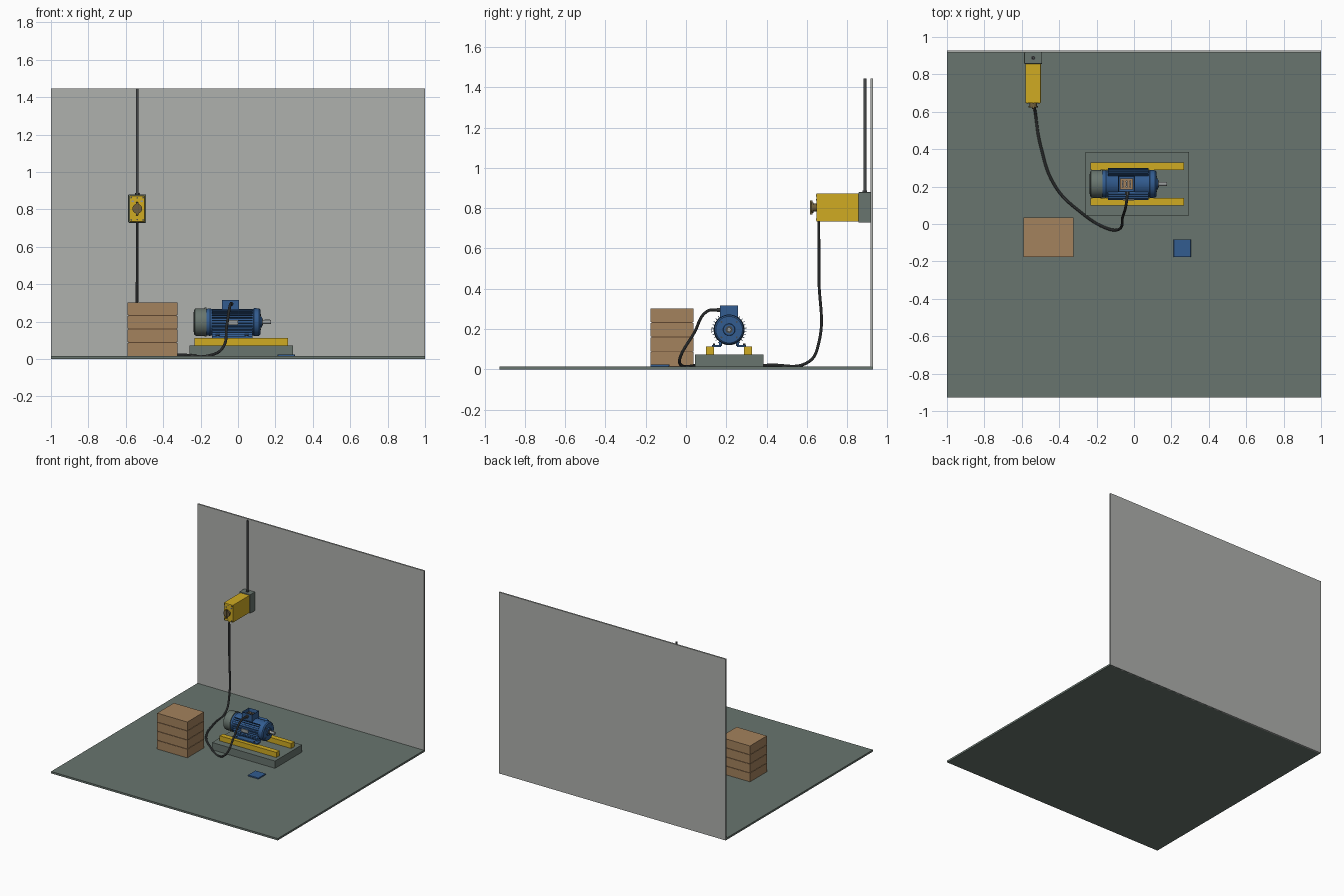
import bpy, bmesh, math
from mathutils import Matrix, Vector

cube = bpy.data.objects.get("Cube")
if cube:
    bpy.data.objects.remove(cube)


def material(name, rgb):
    lin = [((c / 255 + 0.055) / 1.055) ** 2.4 for c in rgb]
    m = bpy.data.materials.new(name)
    m.use_nodes = True
    m.diffuse_color = (*lin, 1)
    m.node_tree.nodes["Principled BSDF"].inputs["Base Color"].default_value = (*lin, 1)
    return m


FLOOR = material("green grey concrete", (104, 117, 110))
WALL = material("light grey plaster", (175, 177, 174))
YELLOW = material("safety yellow", (208, 171, 34))
BLUE = material("motor blue", (50, 92, 144))
WOOD = material("cardboard brown", (164, 130, 93))
SEAM = material("dark brown", (95, 70, 48))
DARK = material("dark cable grey", (72, 75, 76))
STEEL = material("steel grey", (150, 154, 154))
BRONZE = material("dull bronze", (112, 96, 62))


def finish(name, bm, mat, smooth=False):
    bmesh.ops.recalc_face_normals(bm, faces=bm.faces)
    mesh = bpy.data.meshes.new(name)
    bm.to_mesh(mesh)
    bm.free()
    mesh.materials.append(mat)
    ob = bpy.data.objects.new(name, mesh)
    bpy.context.collection.objects.link(ob)
    if smooth:
        smooth_object(ob)
    return ob


def smooth_object(ob):
    bpy.ops.object.select_all(action="DESELECT")
    ob.select_set(True)
    bpy.context.view_layer.objects.active = ob
    bpy.ops.object.shade_smooth_by_angle(angle=math.radians(35))


def add_box(bm, x, y, z, turn=None):
    """Add a box given as three (low, high) spans."""
    mid = Vector([sum(s) / 2 for s in (x, y, z)])
    size = [s[1] - s[0] for s in (x, y, z)]
    mat = Matrix.Translation(mid) @ Matrix.Diagonal((*size, 1))
    return bmesh.ops.create_cube(bm, size=1, matrix=(turn or Matrix()) @ mat)["verts"]


def box(name, x, y, z, mat, bevel=0):
    bm = bmesh.new()
    add_box(bm, x, y, z)
    if bevel:
        bmesh.ops.bevel(bm, geom=bm.edges[:], offset=bevel, segments=2, affect="EDGES", profile=0.5)
    return finish(name, bm, mat)


def lathe(name, profile, origin, axis, mat, sides=40):
    """Turn (distance, radius) points about an axis through origin."""
    bm = bmesh.new()
    verts = [bm.verts.new((r, 0, d)) for d, r in profile]
    edges = [bm.edges.new(pair) for pair in zip(verts, verts[1:])]
    bmesh.ops.spin(bm, geom=verts + edges, cent=(0, 0, 0), axis=(0, 0, 1),
                   angle=math.tau, steps=sides)
    bmesh.ops.remove_doubles(bm, verts=bm.verts, dist=1e-5)
    rot = Vector((0, 0, 1)).rotation_difference(Vector(axis)).to_matrix().to_4x4()
    bm.transform(Matrix.Translation(origin) @ rot)
    return finish(name, bm, mat, True)


def rod(name, origin, axis, length, r, mat, sides=20):
    return lathe(name, [(0, 0), (0, r), (length, r), (length, 0)], origin, axis, mat, sides)


def tube(name, points, r, mat):
    curve = bpy.data.curves.new(name, "CURVE")
    curve.dimensions = "3D"
    curve.bevel_depth, curve.bevel_resolution, curve.resolution_u = r, 3, 10
    curve.use_fill_caps = True
    spline = curve.splines.new("BEZIER")
    spline.bezier_points.add(len(points) - 1)
    for bp, co in zip(spline.bezier_points, points):
        bp.co = co
        bp.handle_left_type = bp.handle_right_type = "AUTO"
    ob = bpy.data.objects.new(name, curve)
    bpy.context.collection.objects.link(ob)
    curve.materials.append(mat)
    bpy.ops.object.select_all(action="DESELECT")
    ob.select_set(True)
    bpy.context.view_layer.objects.active = ob
    bpy.ops.object.convert(target="MESH")
    smooth_object(bpy.context.view_layer.objects.active)


# Room
box("floor", (-1, 1), (-0.927, 0.927), (0, 0.015), FLOOR)
box("wall", (-1, 1), (0.916, 0.928), (0, 1.445), WALL)

# Plinth and mounting rails
CY, CZ = 0.214, 0.197
box("plinth", (-0.26, 0.295), (0.045, 0.385), (0.014, 0.073), FLOOR)
for side, name in ((-1, "front_rail"), (1, "back_rail")):
    mid = CY + side * 0.094
    box(name, (-0.232, 0.268), (mid - 0.02, mid + 0.02), (0.072, 0.113), YELLOW)

# Motor body: barrel, end shield, fan cover, shaft
lathe("motor_barrel", [(-0.172, 0), (-0.172, 0.07), (-0.15, 0.074), (-0.145, 0.071), (0.083, 0.071),
                       (0.085, 0.075), (0.113, 0.073), (0.12, 0.066), (0.12, 0.03),
                       (0.128, 0.028), (0.128, 0)], (0, CY, CZ), (1, 0, 0), BLUE)
lathe("fan_cover", [(-0.236, 0), (-0.236, 0.062), (-0.23, 0.071), (-0.222, 0.074), (-0.18, 0.074),
                    (-0.18, 0.077), (-0.168, 0.077), (-0.168, 0)], (0, CY, CZ), (1, 0, 0), FLOOR)
for i in range(1, 5):
    r = 0.012 * i
    lathe(f"fan_grille_ring_{i}", [(0, r), (0.002, r), (0.002, r + 0.005), (0, r + 0.005), (0, r)],
          (-0.2365, CY, CZ), (-1, 0, 0), DARK, 28)
rod("shaft_collar", (0.126, CY, CZ), (1, 0, 0), 0.008, 0.018, DARK)
rod("shaft", (0.126, CY, CZ), (1, 0, 0), 0.05, 0.011, STEEL)
box("shaft_key", (0.142, 0.172), (CY - 0.003, CY + 0.003), (CZ + 0.008, CZ + 0.014), STEEL)

# Cooling fins around the barrel, leaving room for box and nameplate
bm = bmesh.new()
FINS = 32
for i in range(FINS):
    a = math.tau * (i + 0.5) / FINS
    if math.sin(a) < -0.9 or (math.sin(a) > 0.88):
        continue
    turn = Matrix.Translation((0, CY, CZ)) @ Matrix.Rotation(a, 4, "X")
    add_box(bm, (-0.14, 0.078), (0.066, 0.086), (-0.0015, 0.0015), turn)
finish("cooling_fins", bm, BLUE)
box("nameplate", (-0.06, 0), (CY - 0.088, CY - 0.084), (CZ - 0.016, CZ + 0.01), STEEL)

# Feet with bolts
for side, name in ((-1, "front"), (1, "back")):
    lo, hi = sorted((CY + side * 0.04, CY + side * 0.085))
    box(f"{name}_foot", (-0.14, 0.078), (lo, hi), (0.112, 0.122), BLUE)
    lo, hi = sorted((CY + side * 0.035, CY + side * 0.05))
    for x in (-0.12, 0.035):
        box(f"{name}_foot_web", (x, x + 0.025), (lo, hi), (0.115, 0.16), BLUE)
        rod(f"{name}_foot_bolt", (x + 0.012, CY + side * 0.075, 0.12), (0, 0, 1), 0.008, 0.007, DARK, 6)

# Bolts on the end shield
for i in range(4):
    a = math.tau * (i + 0.5) / 4
    rod("shield_bolt", (0.118, CY + 0.054 * math.cos(a), CZ + 0.054 * math.sin(a)),
        (1, 0, 0), 0.006, 0.005, DARK, 6)

# Open terminal box with its board and studs
BX = -0.04
bm = bmesh.new()
add_box(bm, (BX - 0.045, BX + 0.045), (CY - 0.044, CY + 0.044), (0.256, 0.316))
top = max(bm.faces, key=lambda f: f.calc_center_median().z)
bmesh.ops.inset_region(bm, faces=[top], thickness=0.007)
bmesh.ops.translate(bm, verts=top.verts, vec=(0, 0, -0.035))
finish("terminal_box", bm, BLUE)
box("terminal_board", (BX - 0.034, BX + 0.034), (CY - 0.03, CY + 0.03), (0.28, 0.292), WOOD)
for x in (-0.02, 0, 0.02):
    for y in (-0.014, 0.014):
        rod("terminal_stud", (BX + x, CY + y, 0.29), (0, 0, 1), 0.014, 0.005, STEEL, 8)
    box("terminal_link", (BX + x - 0.004, BX + x + 0.004), (CY - 0.018, CY + 0.018), (0.291, 0.297), DARK)
rod("motor_cable_gland", (-0.035, CY - 0.06, 0.294), (0, 1, 0), 0.02, 0.012, DARK, 6)

# Lid lying on the floor
box("loose_box_lid", (0.212, 0.304), (-0.176, -0.083), (0.014, 0.025), BLUE, 0.002)

# Stacked boxes with narrow seams
box("stack_core", (-0.586, -0.328), (-0.172, 0.032), (0.015, 0.30), SEAM)
for i in range(4):
    z = 0.015 + i * 0.0725
    box(f"stacked_box_{i + 1}", (-0.59, -0.324), (-0.176, 0.036), (z + 0.002, z + 0.0705), WOOD)

# Wall switch: back box, yellow housing, conduit
SX, SZ = -0.539, 0.803
box("switch_back_box", (SX - 0.048, SX + 0.048), (0.856, 0.917), (0.728, 0.88), FLOOR, 0.004)
box("switch_housing", (SX - 0.041, SX + 0.041), (0.647, 0.857), (0.733, 0.873), YELLOW, 0.003)
rod("conduit", (SX, 0.888, 0.875), (0, 0, 1), 0.57, 0.0075, DARK)
rod("conduit_nut", (SX, 0.888, 0.878), (0, 0, 1), 0.01, 0.013, DARK, 6)

# Rotary knob, screws and label plates on the switch face
lathe("switch_knob", [(0, 0), (0, 0.02), (0.016, 0.02), (0.016, 0.026), (0.024, 0.026), (0.024, 0)],
      (SX, 0.648, SZ), (0, -1, 0), BRONZE, 24)
box("knob_grip", (SX - 0.007, SX + 0.007), (0.616, 0.628), (SZ - 0.035, SZ + 0.035), BRONZE, 0.002)
for sx in (-1, 1):
    for sz in (-1, 1):
        rod("face_screw", (SX + sx * 0.032, 0.648, SZ + sz * 0.06), (0, -1, 0), 0.003, 0.005, DARK, 10)
    box("switch_label", (SX + sx * 0.024 - 0.007, SX + sx * 0.024 + 0.007), (0.645, 0.649),
        (SZ + 0.036, SZ + 0.043), STEEL)
for sz in (-1, 1):
    rod("face_pin", (SX, 0.648, SZ + sz * 0.058), (0, -1, 0), 0.003, 0.004, DARK, 10)

# Cable from the switch down, across the floor and up into the motor
rod("switch_cable_gland", (SX, 0.659, 0.715), (0, 0, 1), 0.02, 0.007, DARK, 8)
tube("power_cable", [
    (SX, 0.659, 0.72), (SX, 0.66, 0.45), (SX, 0.659, 0.13), (-0.53, 0.61, 0.038),
    (-0.5, 0.42, 0.021), (-0.42, 0.2, 0.021), (-0.29, 0.067, 0.021), (-0.14, -0.025, 0.022),
    (-0.085, -0.03, 0.055), (-0.06, 0.04, 0.18), (-0.042, 0.105, 0.288), (-0.035, 0.165, 0.294)],
    0.0075, DARK)
